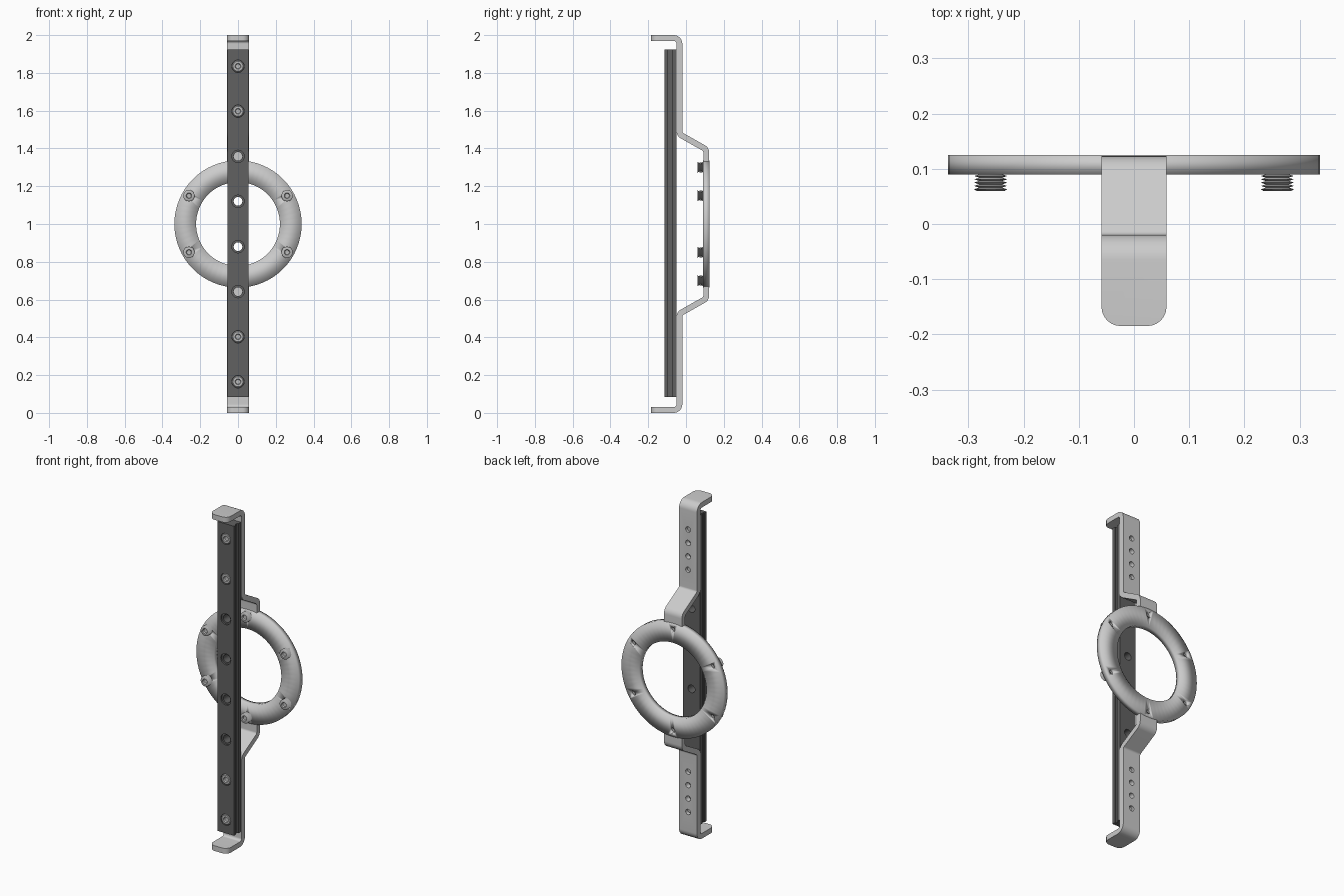
import bpy, bmesh, math
from mathutils import Vector, Matrix

if "Cube" in bpy.data.objects:
    bpy.data.objects.remove(bpy.data.objects["Cube"])


def material(name, v):
    m = bpy.data.materials.new(name)
    m.use_nodes = True
    m.diffuse_color = (v, v, v, 1)
    m.node_tree.nodes["Principled BSDF"].inputs["Base Color"].default_value = (v, v, v, 1)
    return m


light = material("light grey metal", 0.6)
dark = material("dark grey metal", 0.12)
steel = material("screw steel", 0.5)


def make(name, bm, mat):
    bmesh.ops.recalc_face_normals(bm, faces=bm.faces)
    me = bpy.data.meshes.new(name)
    bm.to_mesh(me)
    bm.free()
    ob = bpy.data.objects.new(name, me)
    bpy.context.collection.objects.link(ob)
    me.materials.append(mat)
    return ob


def select(ob):
    bpy.ops.object.select_all(action="DESELECT")
    ob.select_set(True)
    bpy.context.view_layer.objects.active = ob


def smooth(ob, angle=35):
    select(ob)
    bpy.ops.object.shade_smooth_by_angle(angle=math.radians(angle))


def extrude(outline, offset):
    bm = bmesh.new()
    face = bm.faces.new([bm.verts.new(p) for p in outline])
    geo = bmesh.ops.extrude_face_region(bm, geom=[face])["geom"]
    moved = [v for v in geo if isinstance(v, bmesh.types.BMVert)]
    bmesh.ops.translate(bm, verts=moved, vec=offset)
    return bm


def drill(ob, spots, radius, y, depth):
    """Cut round holes running along y."""
    bm = bmesh.new()
    for x, z in spots:
        place = Matrix.Translation((x, y, z)) @ Matrix.Rotation(math.pi / 2, 4, "X")
        bmesh.ops.create_cone(bm, cap_ends=True, segments=20, radius1=radius,
                              radius2=radius, depth=depth, matrix=place)
    cutter = make("hole_cutter", bm, ob.data.materials[0])
    cutter.hide_render = True
    mod = ob.modifiers.new("holes", "BOOLEAN")
    mod.operation, mod.solver, mod.object = "DIFFERENCE", "EXACT", cutter
    select(ob)
    bpy.ops.object.modifier_apply(modifier=mod.name)
    bpy.data.objects.remove(cutter)


def fillet(points, radius, steps=6):
    """Round the inner corners of a 2D path."""
    out = [points[0]]
    for a, b, c in zip(points, points[1:], points[2:]):
        u, v = (a - b).normalized(), (c - b).normalized()
        cut = radius / math.tan(u.angle(v) / 2)
        centre = b + (u + v).normalized() * radius / math.sin(u.angle(v) / 2)
        p, q = b + u * cut - centre, b + v * cut - centre
        for i in range(steps + 1):
            out.append(centre + p.lerp(q, i / steps).normalized() * radius)
    return out + [points[-1]]


# Bent straps with hooked, rounded tips
HALF, THICK = 0.059, 0.031
path = fillet([Vector(p) for p in ((-0.185, 0.9845), (-0.035, 0.9845), (-0.035, 0.475),
                                   (0.1075, 0.395), (0.1075, 0.325))], 0.03)
sides = ([], [])
for i, p in enumerate(path):
    t = (path[min(i + 1, len(path) - 1)] - path[max(i - 1, 0)]).normalized()
    n = Vector((-t.y, t.x)) * THICK / 2
    sides[0].append(p + n)
    sides[1].append(p - n)
outline = sides[0] + sides[1][::-1]
slots = (0.60, 0.68, 0.76, 0.84)
for name, s in (("upper_strap", 1), ("lower_strap", -1)):
    bm = extrude([(-HALF, p.x, 1 + s * p.y) for p in outline], (2 * HALF, 0, 0))
    tips = [e for e in bm.edges if all(v.co.y < -0.18 for v in e.verts)
            and abs(e.verts[0].co.x - e.verts[1].co.x) < 0.01]
    bmesh.ops.bevel(bm, geom=tips, offset=0.035, segments=6, profile=0.5, affect="EDGES")
    strap = make(name, bm, light)
    drill(strap, [(0, 1 + s * z) for z in slots], 0.016, -0.035, 0.06)
    smooth(strap)

# Flat mounting ring
OUTER, INNER, SEG = 0.337, 0.222, 64
bm = bmesh.new()
loops = []
for r, y in ((INNER, 0.09), (OUTER, 0.09), (OUTER, 0.125), (INNER, 0.125)):
    loops.append([bm.verts.new((r * math.cos(a), y, 1 + r * math.sin(a)))
                  for a in (math.tau * i / SEG for i in range(SEG))])
for k in range(4):
    a, b = loops[k], loops[(k + 1) % 4]
    for i in range(SEG):
        j = (i + 1) % SEG
        bm.faces.new((a[i], a[j], b[j], b[i]))
ring = make("mounting_ring", bm, light)
ring_spots = [(0.3 * math.cos(a), 1 + 0.3 * math.sin(a))
              for a in (math.radians(30 + 60 * i) for i in range(6))]
drill(ring, ring_spots, 0.014, 0.107, 0.08)
for f in ring.data.polygons:
    f.use_smooth = True

# Grooved rail with a row of countersunk holes
half_profile = [(0.055, -0.115), (0.055, -0.095), (0.047, -0.095), (0.047, -0.075),
                (0.055, -0.075), (0.055, -0.051)]
profile = half_profile + [(-x, y) for x, y in reversed(half_profile)]
rail = make("rail", extrude([(x, y, 0.085) for x, y in profile], (0, 0, 1.84)), dark)
rail_spots = [(0, 1 + s * z) for s in (-1, 1) for z in (0.12, 0.358, 0.597, 0.835)]
drill(rail, rail_spots, 0.023, -0.08, 0.1)
drill(rail, rail_spots, 0.033, -0.115, 0.02)
smooth(rail)


def screw(name, x, y, z, head, teeth, pitch, shaft, end):
    """Lathe a screw along +y with a dished head and ridged collar."""
    prof = [(0, 0.01), (head * 0.4, 0.008), (head * 0.5, 0), (head * 0.85, 0)]
    for i in range(teeth):
        prof += [(head, (i + 0.5) * pitch), (head * 0.7, (i + 1) * pitch)]
    prof += [(shaft, teeth * pitch), (shaft, end), (0, end)]
    bm = bmesh.new()
    verts = [bm.verts.new((x + r, y + d, z)) for r, d in prof]
    edges = [bm.edges.new(pair) for pair in zip(verts, verts[1:])]
    bmesh.ops.spin(bm, geom=verts + edges, cent=(x, y, z), axis=(0, 1, 0),
                   angle=math.tau, steps=20)
    bmesh.ops.remove_doubles(bm, verts=bm.verts, dist=0.0001)
    smooth(make(name, bm, steel))


# Ring screws, standing proud of the front face
for i, (x, z) in enumerate(ring_spots):
    screw(f"ring_screw_{i + 1}", x, 0.06, z, 0.03, 5, 0.006, 0.011, 0.055)

# Rail screws in the two end holes on each side, seated in the countersinks
for i, (x, z) in enumerate(p for p in rail_spots if abs(p[1] - 1) > 0.5):
    screw(f"rail_screw_{i + 1}", x, -0.114, z, 0.031, 1, 0.008, 0.014, 0.08)
